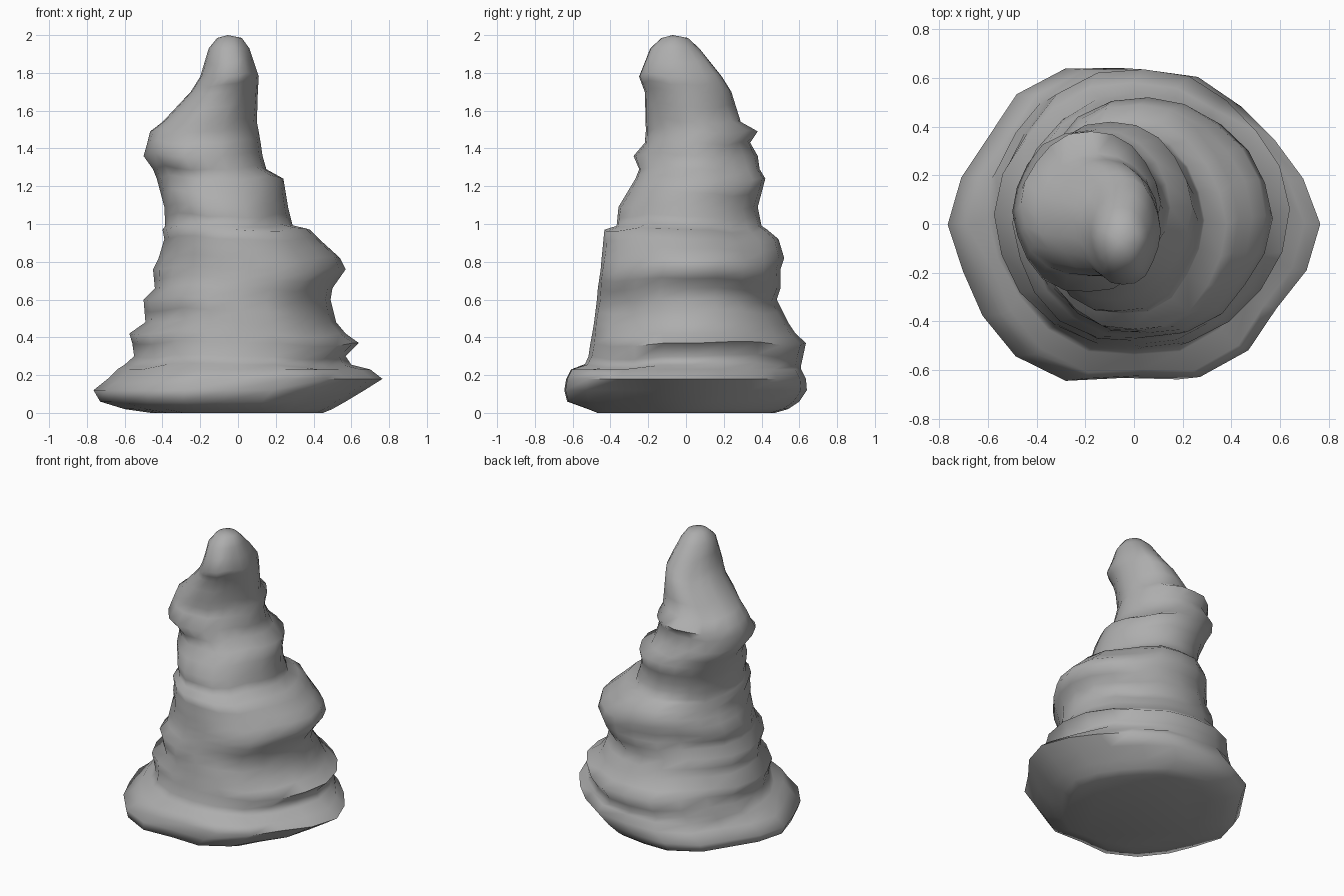
import bpy, bmesh, math

# horizontal slices of the rock: z, left, right, front, back
slices = [
    (0.00, -.46, .45, -.47, .47), (0.02, -.60, .50, -.52, .54),
    (0.06, -.73, .57, -.63, .60), (0.12, -.765, .67, -.645, .64),
    (0.18, -.69, .765, -.635, .635), (0.23, -.64, .70, -.61, .61),
    (0.255, -.60, .60, -.54, .61), (0.30, -.55, .57, -.52, .62),
    (0.37, -.56, .64, -.51, .635), (0.42, -.575, .57, -.50, .58),
    (0.48, -.49, .52, -.49, .54), (0.60, -.50, .49, -.475, .48),
    (0.66, -.44, .50, -.47, .50), (0.76, -.45, .57, -.455, .50),
    (0.82, -.42, .54, -.45, .52), (0.92, -.39, .43, -.44, .49),
    (0.97, -.40, .38, -.435, .43), (0.99, -.385, .29, -.37, .40),
    (1.09, -.39, .265, -.36, .38), (1.24, -.43, .24, -.27, .42),
    (1.29, -.45, .15, -.25, .39), (1.36, -.50, .13, -.28, .38),
    (1.43, -.48, .12, -.22, .34), (1.49, -.465, .11, -.215, .38),
    (1.54, -.40, .10, -.215, .29), (1.70, -.25, .105, -.22, .24),
    (1.78, -.20, .11, -.25, .19), (1.93, -.155, .06, -.19, .07),
    (1.985, -.11, .02, -.13, .01),
]
# uneven plan of the foot, relative to an ellipse, every 18 degrees
plan = [1, .95, .92, .94, 1, 1, 1.05, 1.03, .95, .97,
        1, .96, .99, 1.04, 1.05, .98, 1.04, 1.01, .93, .97]
SEG = len(plan)

# extra slices halfway up the tall gaps, for finer strata
rows = [slices[0]]
for s in slices[1:]:
    if s[0] - rows[-1][0] > 0.075:
        rows.append(tuple((p + q) / 2 for p, q in zip(rows[-1], s)))
    rows.append(s)

# rock spire: lofted, slightly ragged rings
bm = bmesh.new()
rings = []
for z, l, r, f, b in rows:
    cx, cy, a, c = (l + r) / 2, (f + b) / 2, (r - l) / 2, (b - f) / 2
    blend = 1.0 if z < 0.25 else 0.35
    strata = 0.25 < z < 1.9
    ring = []
    for i in range(SEG):
        t = math.tau * i / SEG
        off_axis = math.sin(2 * t) ** 2
        k = 1 + blend * (plan[i] - 1)
        dz = 0.0
        if strata:
            # tilted ridges that leave the measured extremes in place
            k += 0.025 * off_axis * math.sin(24 * z + 3 * t)
            dz = 0.022 * off_axis * math.sin(3 * t + 2.5 * z)
        ring.append(bm.verts.new((cx + a * k * math.cos(t),
                                  cy + c * k * math.sin(t), z + dz)))
    rings.append(ring)

for lo, hi in zip(rings, rings[1:]):
    for i in range(SEG):
        j = (i + 1) % SEG
        bm.faces.new((lo[i], lo[j], hi[j], hi[i]))

# flat underside and rounded tip
bm.faces.new(rings[0][::-1])
tip = bm.verts.new((-.055, -.07, 2.0))
for i in range(SEG):
    bm.faces.new((rings[-1][i], rings[-1][(i + 1) % SEG], tip))
bmesh.ops.recalc_face_normals(bm, faces=bm.faces)

mesh = bpy.data.meshes.new("rock_spire")
bm.to_mesh(mesh)
bm.free()
rock = bpy.data.objects.new("rock_spire", mesh)
bpy.context.collection.objects.link(rock)

# dark grey stone
stone = bpy.data.materials.new("stone")
stone.diffuse_color = (0.42, 0.42, 0.42, 1)
mesh.materials.append(stone)

# smooth shading
bpy.context.view_layer.objects.active = rock
rock.select_set(True)
bpy.ops.object.shade_smooth_by_angle(angle=math.radians(85))
